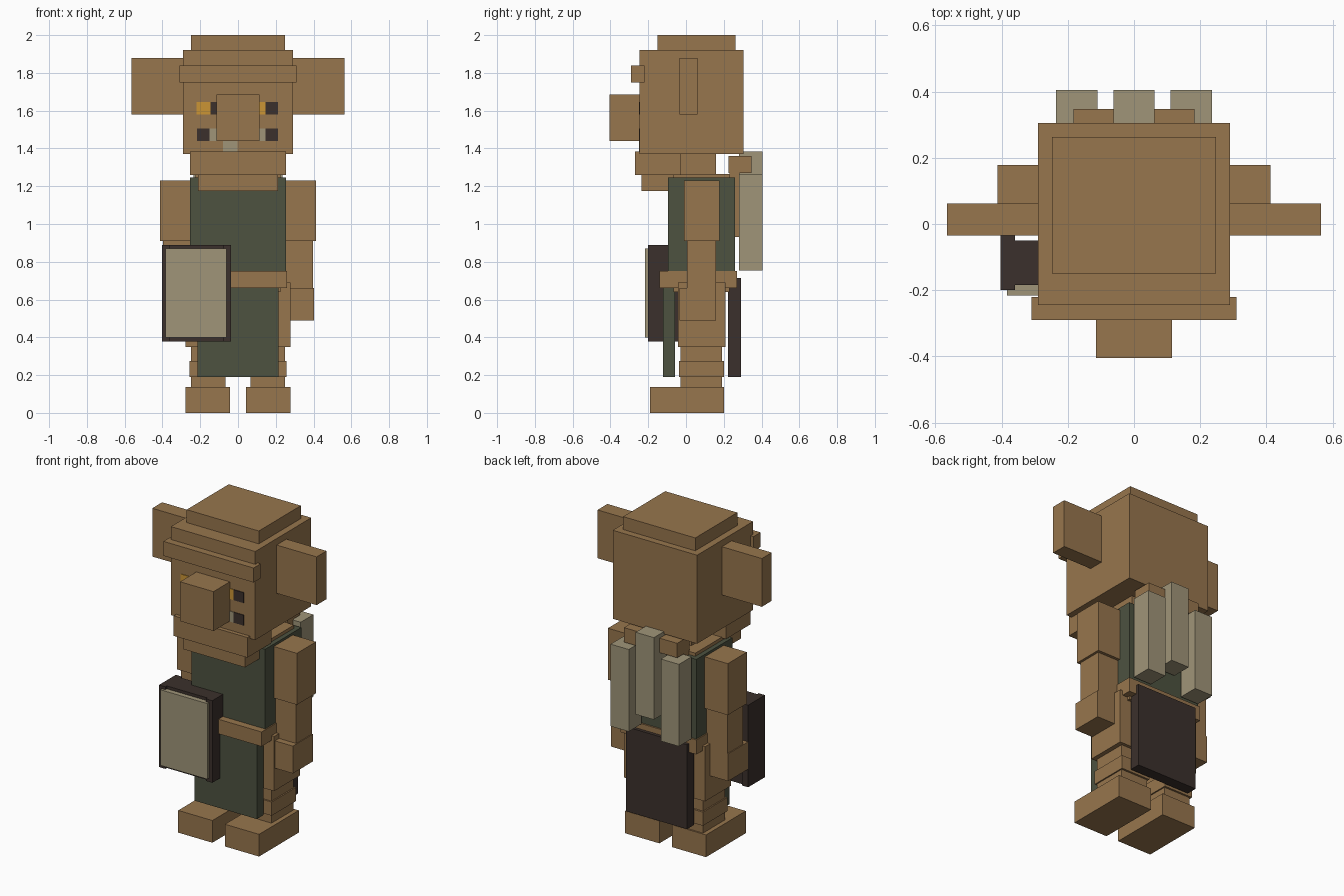
import bpy, bmesh


def mat(name, rgb):
    m = bpy.data.materials.new(name)
    m.diffuse_color = (*rgb, 1)
    return m


SKIN = mat("tan_skin", (0.31, 0.18, 0.075))
GREEN = mat("dark_green_cloth", (0.074, 0.085, 0.051))
BONE = mat("pale_bone", (0.35, 0.30, 0.19))
DARK = mat("dark_brown", (0.044, 0.030, 0.025))
AMBER = mat("amber", (0.60, 0.30, 0.035))


def box(name, x, y, z, m):
    """Box from (min, max) ranges on each axis."""
    me = bpy.data.meshes.new(name)
    bm = bmesh.new()
    bmesh.ops.create_cube(bm, size=1)
    for v in bm.verts:
        v.co = [r[0] if c < 0 else r[1] for c, r in zip(v.co, (x, y, z))]
    bm.to_mesh(me)
    bm.free()
    me.materials.append(m)
    ob = bpy.data.objects.new(name, me)
    bpy.context.collection.objects.link(ob)
    return ob


def wide(name, half, y, z, m):
    """Box centred on x."""
    return box(name, (-half, half), y, z, m)


def pair(name, x, y, z, m):
    """Mirrored left and right boxes."""
    box(name + "_right", x, y, z, m)
    box(name + "_left", (-x[1], -x[0]), y, z, m)


# Head
wide("head", 0.29, (-0.245, 0.305), (1.37, 1.92), SKIN)
wide("crown", 0.248, (-0.15, 0.263), (1.92, 2.0), SKIN)
wide("brow", 0.31, (-0.29, -0.22), (1.75, 1.84), SKIN)
wide("nose", 0.115, (-0.405, -0.24), (1.44, 1.685), SKIN)
pair("ear", (0.285, 0.565), (-0.035, 0.062), (1.58, 1.88), SKIN)
wide("jaw", 0.253, (-0.27, -0.03), (1.26, 1.385), SKIN)
wide("chin", 0.213, (-0.235, -0.065), (1.175, 1.26), SKIN)
wide("neck", 0.15, (-0.03, 0.16), (1.25, 1.375), SKIN)

# Painted face plates
face_y = (-0.249, -0.243)
for name, x, z, m in [
    ("eye_left", (-0.22, -0.145), (1.58, 1.645), AMBER),
    ("pupil_left", (-0.145, -0.10), (1.58, 1.645), DARK),
    ("eye_right", (0.10, 0.145), (1.58, 1.645), AMBER),
    ("pupil_right", (0.145, 0.213), (1.58, 1.645), DARK),
    ("mouth_left", (-0.218, -0.15), (1.44, 1.505), DARK),
    ("tusk_left", (-0.15, -0.10), (1.44, 1.505), BONE),
    ("tusk_right", (0.10, 0.145), (1.44, 1.505), BONE),
    ("mouth_right", (0.145, 0.213), (1.44, 1.505), DARK),
    ("tooth", (-0.08, -0.003), (1.385, 1.442), BONE),
]:
    box(name, x, face_y, z, m)

# Torso and clothing
wide("tunic", 0.253, (-0.095, 0.26), (0.70, 1.245), GREEN)
wide("inner_torso", 0.225, (-0.065, 0.23), (0.64, 1.265), SKIN)
wide("belt", 0.26, (-0.14, 0.27), (0.66, 0.75), SKIN)
wide("apron", 0.215, (-0.122, -0.057), (0.19, 0.69), GREEN)
wide("back_cloth", 0.21, (0.222, 0.29), (0.19, 0.715), DARK)

# Back harness and spikes
wide("harness_top", 0.183, (0.225, 0.348), (1.27, 1.36), SKIN)
wide("harness_back", 0.183, (0.23, 0.282), (0.93, 1.30), SKIN)
pair("spike", (0.11, 0.235), (0.28, 0.405), (0.755, 1.265), BONE)
wide("spike_middle", 0.0625, (0.28, 0.405), (0.875, 1.385), BONE)

# Arms
pair("upper_arm", (0.25, 0.412), (-0.01, 0.178), (0.91, 1.23), SKIN)
pair("forearm", (0.25, 0.397), (0.005, 0.16), (0.655, 0.91), SKIN)
pair("hand", (0.24, 0.402), (-0.035, 0.16), (0.49, 0.66), SKIN)

# Legs
pair("thigh", (0.04, 0.278), (-0.043, 0.21), (0.35, 0.69), SKIN)
pair("shin", (0.065, 0.25), (-0.028, 0.19), (0.13, 0.36), SKIN)
pair("shin_wrap", (0.057, 0.258), (-0.038, 0.202), (0.19, 0.275), SKIN)
pair("foot", (0.043, 0.278), (-0.19, 0.2), (0, 0.138), SKIN)

# Shield
box("shield_core", (-0.36, -0.08), (-0.185, -0.05), (0.378, 0.888), DARK)
for side, x in (("outer", (-0.403, -0.36)), ("inner", (-0.08, -0.037))):
    box("shield_rim_" + side, x, (-0.2, -0.035), (0.378, 0.888), DARK)
box("shield_panel", (-0.383, -0.06), (-0.216, -0.18), (0.40, 0.87), BONE)
